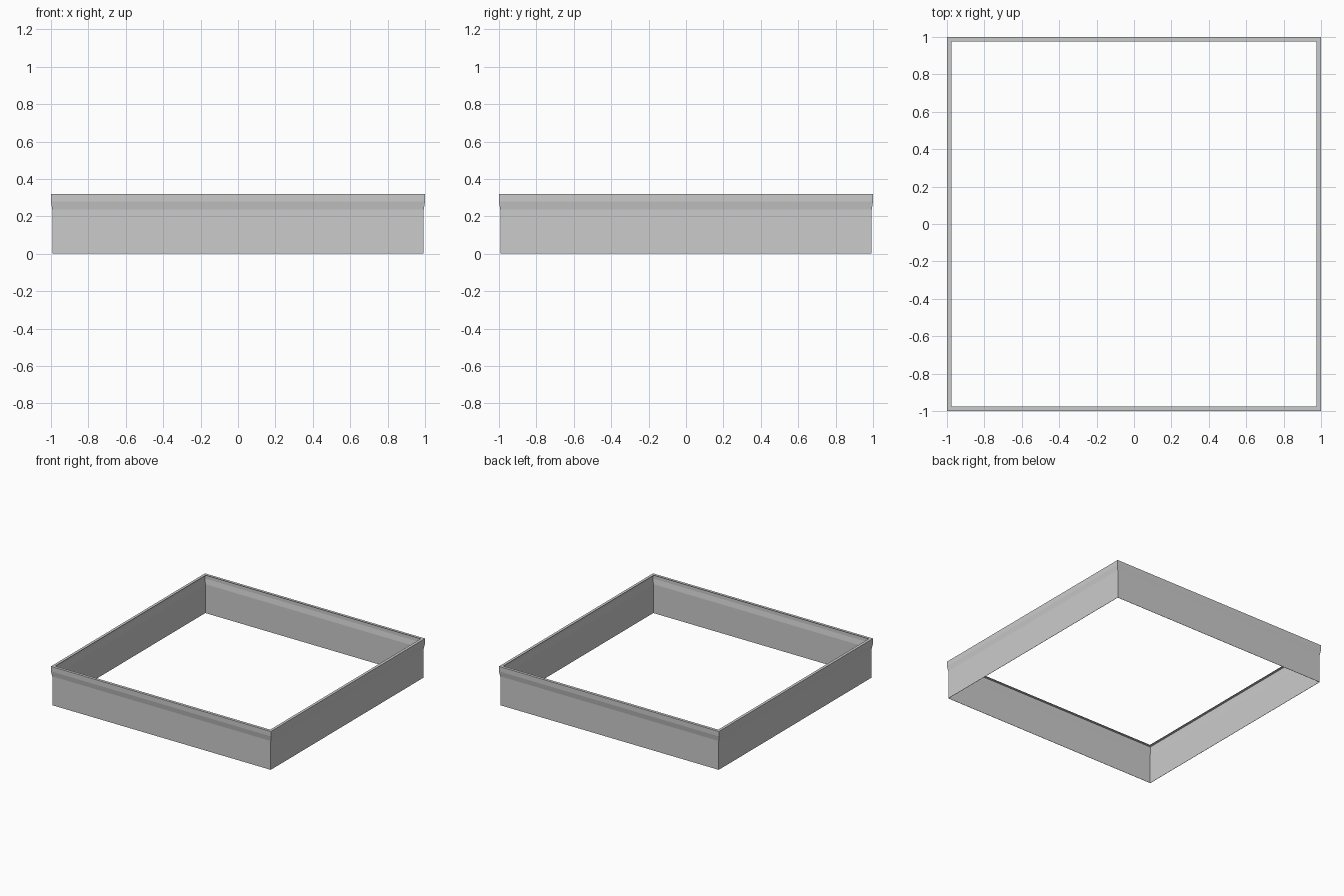
import bpy
import bmesh

# Remove the default cube
cube = bpy.data.objects.get("Cube")
if cube:
    bpy.data.objects.remove(cube, do_unlink=True)

# Single grey metal
grey = bpy.data.materials.new("grey_metal")
grey.use_nodes = True
colour = (0.6, 0.6, 0.6, 1)
grey.diffuse_color = colour
grey.node_tree.nodes["Principled BSDF"].inputs["Base Color"].default_value = colour

# Sheet section as (half width, height): wall, outward flare, rim, inward lip
T = 0.002
outer = [(0.993, 0), (0.993, 0.237), (1.0, 0.279), (1.0, 0.32)]
inner = [(r - T, z) for r, z in outer[:-1]] + [(1.0 - T, 0.32 - T)]
section = outer + [(0.977, 0.32), (0.977, 0.32 - T)] + inner[::-1]

# Sweep the section around the square with mitred corners
bm = bmesh.new()
corners = [(-1, -1), (1, -1), (1, 1), (-1, 1)]
rings = [[bm.verts.new((sx * r, sy * r, z)) for r, z in section]
         for sx, sy in corners]
n = len(section)
for i, ring in enumerate(rings):
    following = rings[(i + 1) % len(rings)]
    for j in range(n):
        k = (j + 1) % n
        bm.faces.new((ring[j], following[j], following[k], ring[k]))
bmesh.ops.recalc_face_normals(bm, faces=bm.faces)

mesh = bpy.data.meshes.new("square_frame")
bm.to_mesh(mesh)
bm.free()
mesh.materials.append(grey)
frame = bpy.data.objects.new("square_frame", mesh)
bpy.context.collection.objects.link(frame)
